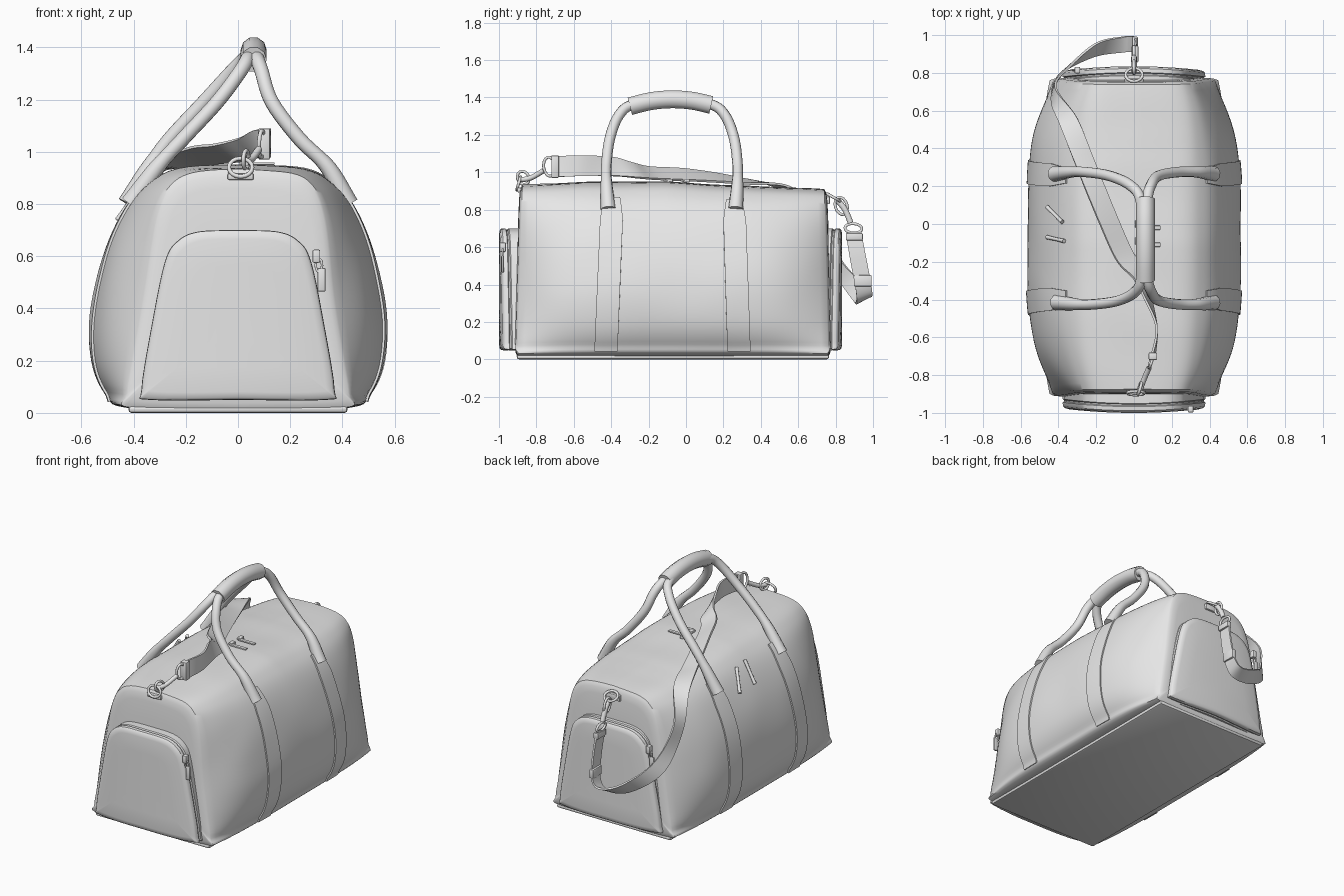
import bpy, bmesh, math
from mathutils import Vector, noise

old = bpy.data.objects.get("Cube")
if old:
    bpy.data.objects.remove(old, do_unlink=True)

grey = bpy.data.materials.new("light_grey")
grey.use_nodes = True
grey.diffuse_color = (0.8, 0.8, 0.8, 1)
grey.node_tree.nodes["Principled BSDF"].inputs["Base Color"].default_value = (0.8, 0.8, 0.8, 1)

MID_Y, HALF_Y = -0.07, 0.83


# ---------- helpers ----------
def smooth(points, n=6):
    """Catmull-Rom curve through points of any dimension."""
    p = [Vector(q) for q in points]
    p = [p[0]] + p + [p[-1]]
    out = []
    for i in range(1, len(p) - 2):
        a, b, c, d = p[i - 1:i + 3]
        for k in range(n):
            t = k / n
            out.append(0.5 * (2 * b + (c - a) * t + (2 * a - 5 * b + 4 * c - d) * t * t
                              + (3 * b - a - 3 * c + d) * t ** 3))
    return out + [p[-1]]


def finish(obj, angle=40):
    obj.data.materials.append(grey)
    bpy.ops.object.select_all(action='DESELECT')
    obj.select_set(True)
    bpy.context.view_layer.objects.active = obj
    bpy.ops.object.convert(target='MESH')
    bpy.ops.object.shade_smooth_by_angle(angle=math.radians(angle))
    return obj


def new_object(name, data):
    obj = bpy.data.objects.new(name, data)
    bpy.context.scene.collection.objects.link(obj)
    return obj


def loft(name, rings, closed=True, thickness=0):
    """Skin a row of rings; closed rings get caps, open ones get thickness."""
    bm = bmesh.new()
    rows = [[bm.verts.new(v) for v in ring] for ring in rings]
    n = len(rows[0])
    for r, q in zip(rows, rows[1:]):
        for i in range(n if closed else n - 1):
            j = (i + 1) % n
            bm.faces.new((r[i], r[j], q[j], q[i]))
    if closed:
        bm.faces.new(rows[0])
        bm.faces.new(rows[-1])
    bmesh.ops.recalc_face_normals(bm, faces=bm.faces[:])
    mesh = bpy.data.meshes.new(name)
    bm.to_mesh(mesh)
    bm.free()
    obj = new_object(name, mesh)
    if thickness:
        mod = obj.modifiers.new("thickness", 'SOLIDIFY')
        mod.thickness, mod.offset = thickness, 0
    return finish(obj)


def tube(name, path, radius, cyclic=False, flare=1.0):
    curve = bpy.data.curves.new(name, 'CURVE')
    curve.dimensions = '3D'
    curve.bevel_depth, curve.bevel_resolution = radius, 3
    curve.use_fill_caps = True
    line = curve.splines.new('POLY')
    line.points.add(len(path) - 1)
    for i, (pt, co) in enumerate(zip(line.points, path)):
        pt.co = (*co, 1)
        end = min(i, len(path) - 1 - i) / 8
        pt.radius = 1 + (flare - 1) * max(0, 1 - end)
    line.use_cyclic_u = cyclic
    return finish(new_object(name, curve))


def loop(name, centre, u, v, radius=0.008):
    c, u, v = Vector(centre), Vector(u), Vector(v)
    turn = [math.tau * k / 16 for k in range(16)]
    return tube(name, [c + u * math.cos(a) + v * math.sin(a) for a in turn], radius, True)


def box(name, centre, size, bevel=0.006):
    bm = bmesh.new()
    bmesh.ops.create_cube(bm, size=1)
    bmesh.ops.scale(bm, vec=size, verts=bm.verts)
    bmesh.ops.translate(bm, vec=centre, verts=bm.verts)
    mesh = bpy.data.meshes.new(name)
    bm.to_mesh(mesh)
    bm.free()
    obj = new_object(name, mesh)
    mod = obj.modifiers.new("bevel", 'BEVEL')
    mod.width, mod.segments = bevel, 2
    return finish(obj)


def mirror_ring(half):
    return half + [Vector((-v.x, v.y, v.z)) for v in half[-2:0:-1]]


# ---------- body: bulging middle section blending to a narrower end ----------
middle = smooth([(0, .95), (.24, .938), (.355, .88), (.44, .77), (.515, .6),
                 (.562, .38), (.555, .2), (.505, .08), (.43, .02), (0, .01)])
end = smooth([(0, .935), (.19, .92), (.275, .87), (.32, .77), (.35, .6),
              (.38, .38), (.41, .2), (.43, .07), (.41, .02), (0, .01)])


def half_section(y, side, lift=0.0, scale=1.0):
    t = min(1, abs(y - MID_Y) / HALF_Y) ** 4
    sag = .03 * min(1, max(0, (y + .1) * 2))
    out = []
    for a, b in zip(middle, end):
        x, z = a.lerp(b, t) * scale + Vector((0, .45)) * (1 - scale)
        z = max(z - sag * z ** 3, .008)
        crease = noise.noise(Vector((side * x * 4, y * 3.5, z * 4 + 2)))
        fold = lift + .006 * crease * min(1, z * 3)
        away = Vector((x, z - .45)).normalized() * fold
        if z < .06:
            away.y = 0
        lean = .022 * z ** 3
        out.append(Vector((side * (x + away.x) + lean, y * (1 - .03 * z), z + away.y)))
    return out


def full_section(y, lift=0.0, scale=1.0):
    return half_section(y, 1, lift, scale) + half_section(y, -1, lift, scale)[-2:0:-1]


lo, hi = MID_Y - HALF_Y, MID_Y + HALF_Y
caps = ((.018, .6), (.016, .85), (.012, .94), (.005, .98))
rings = [full_section(lo - d, scale=k) for d, k in caps]
rings += [full_section(lo + (hi - lo) * k / 48) for k in range(49)]
rings += [full_section(hi + d, scale=k) for d, k in reversed(caps)]
loft("bag_body", rings)
box("base_panel", (0, MID_Y, .014), (.84, 1.67, .028), .012)

# top and side zip pulls
for i, y in enumerate((-.09, .0)):
    box("top_zip_slider_%d" % i, (.02, y, .955), (.03, .04, .02))
    box("top_zip_pull_%d" % i, (.08, y - .02, .955), (.12, .022, .01), .003)
for i, (a, b) in enumerate((((-.37, -.09, .87), (-.46, -.07, .74)),
                            ((-.38, .01, .86), (-.46, .09, .74)))):
    tube("side_zip_pull_%d" % i, smooth([a, b], 10), .008, flare=1.4)

# ---------- end pockets, slightly pillowed ----------
outline = smooth([(0, .7), (.15, .695), (.23, .66), (.28, .58), (.33, .34),
                  (.37, .09), (.34, .05), (0, .05)], 5)


def pocket_ring(s, depth, scale):
    ring = []
    for p in outline:
        x, z = p.x * scale, .36 + (p.y - .36) * scale
        ring.append(Vector((x, s * (depth - .16 * x * x), z)))
    return mirror_ring(ring)


for label, s, inner, outer in (("front", -1, .85, 1.0), ("back", 1, .7, .835)):
    steps = ((inner, 1), (outer - .05, 1), (outer - .045, .98), (outer - .038, .98),
             (outer - .033, 1), (outer - .012, .995), (outer - .004, .97),
             (outer, .9), (outer, .6), (outer, .3))
    loft(label + "_pocket", [pocket_ring(s, d, k) for d, k in steps])
    # zip pull hanging at the pocket corner
    x, y = -s * .3, s * (outer - .02)
    box(label + "_pocket_slider", (x, y, .6), (.03, .035, .05))
    loop(label + "_pocket_pull_ring", (x + -s * .01, y, .565), (.012, 0, 0), (0, 0, .025), .005)
    box(label + "_pocket_pull", (x - s * .02, y, .51), (.03, .012, .09), .004)

# ---------- handle bands wrapped on the sides ----------
first = next(i for i, p in enumerate(middle) if p.x > .36)
last = next(i for i, p in enumerate(middle) if p.y < .045)
for end_name, yc, slant in (("front", -.43, .03), ("back", .285, -.025)):
    for side_name, s in (("left", 1), ("right", -1)):
        columns = []
        for k in range(-3, 4):
            col = []
            for i in range(first, last + 1):
                width = .062 - .02 * max(0, 1 - (i - first) / 6)
                y = yc + slant * middle[i].y + width * k / 3
                col.append(half_section(y, s, .004)[i])
            columns.append(col)
        loft("%s_%s_handle_band" % (end_name, side_name), columns, False, .01)

# ---------- handles and grip ----------
climb = [(.34, .8), (.35, .94), (.35, 1.05), (.33, 1.19), (.28, 1.31), (.2, 1.365)]
left_x = (.42, .345, .235, .13, .09, .07)
right_front_x = (-.41, -.31, -.21, -.08, .01, .04)
right_back_x = (-.42, -.34, -.26, -.13, -.02, .035)
for name, front_x, back_x in (("left_handle", left_x, left_x),
                              ("right_handle", right_front_x, right_back_x)):
    path = [(x, -.075 - w, z) for x, (w, z) in zip(front_x, climb)]
    path.append(((front_x[-1] + .055) / 2, -.075, 1.39))
    path += [(x, -.075 + w, z) for x, (w, z) in reversed(list(zip(back_x, climb)))]
    tube(name, smooth(path), .028, flare=1.5)
tube("handle_grip", smooth([(.06, -.3, 1.353), (.06, -.19, 1.38), (.06, -.08, 1.39),
                            (.06, .03, 1.383), (.06, .135, 1.36)]), .05)

# ---------- shoulder strap: centre point and half-width direction ----------
strap = [(.10, -.70, 1.03, .01, .01, -.055), (.12, -.55, 1.035, 0, 0, -.055),
         (.07, -.38, 1.03, .015, .01, -.05), (.03, -.27, 1.01, .03, .02, -.04),
         (-.05, -.17, .995, .042, .022, -.032), (-.14, .03, .985, .045, .02, -.03),
         (-.25, .3, .955, .046, .02, -.015), (-.345, .54, .91, .046, .018, .01),
         (-.425, .69, .73, .01, .035, .025), (-.37, .81, .5, .025, .02, .03),
         (-.21, .92, .36, .01, .035, .033), (-.06, .95, .32, 0, .04, .02),
         (0, .95, .38, 0, .042, .01), (.01, .92, .54, 0, .042, .01),
         (0, .895, .68, 0, .04, .01)]
centres = smooth([row[:3] for row in strap], 8)
widths = smooth([row[3:] for row in strap], 8)
loft("shoulder_strap", [[c - w, c, c + w] for c, w in zip(centres, widths)], False, .012)
box("strap_buckle", (.005, .945, .42), (.03, .095, .06))
box("strap_keeper", (.005, .9, .655), (.035, .09, .04))
box("strap_front_keeper", (.1, -.7, 1.03), (.045, .04, .12))

# ---------- rings, tabs and clips ----------
box("front_ring_tab", (.01, -.888, .905), (.1, .03, .025))
loop("front_ring", (.01, -.895, .94), (.045, 0, 0), (0, .01, .035))
tube("front_clip", smooth([(.03, -.885, .96), (.05, -.83, .97), (.08, -.76, 1.01)]), .014)
loop("front_clip_hook", (.03, -.87, .97), (.01, .03, .005), (0, -.01, .035))
loop("front_clip_loop", (.09, -.73, 1.03), (.01, .03, .01), (0, -.01, .05))
box("back_ring_tab", (0, .755, .85), (.1, .03, .04))
loop("back_ring", (0, .79, .865), (.045, 0, 0), (0, .035, -.02))
tube("back_clip", smooth([(0, .81, .85), (0, .85, .8), (0, .88, .73)]), .016)
loop("back_clip_hook", (0, .83, .82), (0, .03, .01), (0, .015, -.045))
loop("back_clip_loop", (0, .895, .7), (0, .045, -.005), (0, .005, .025))
